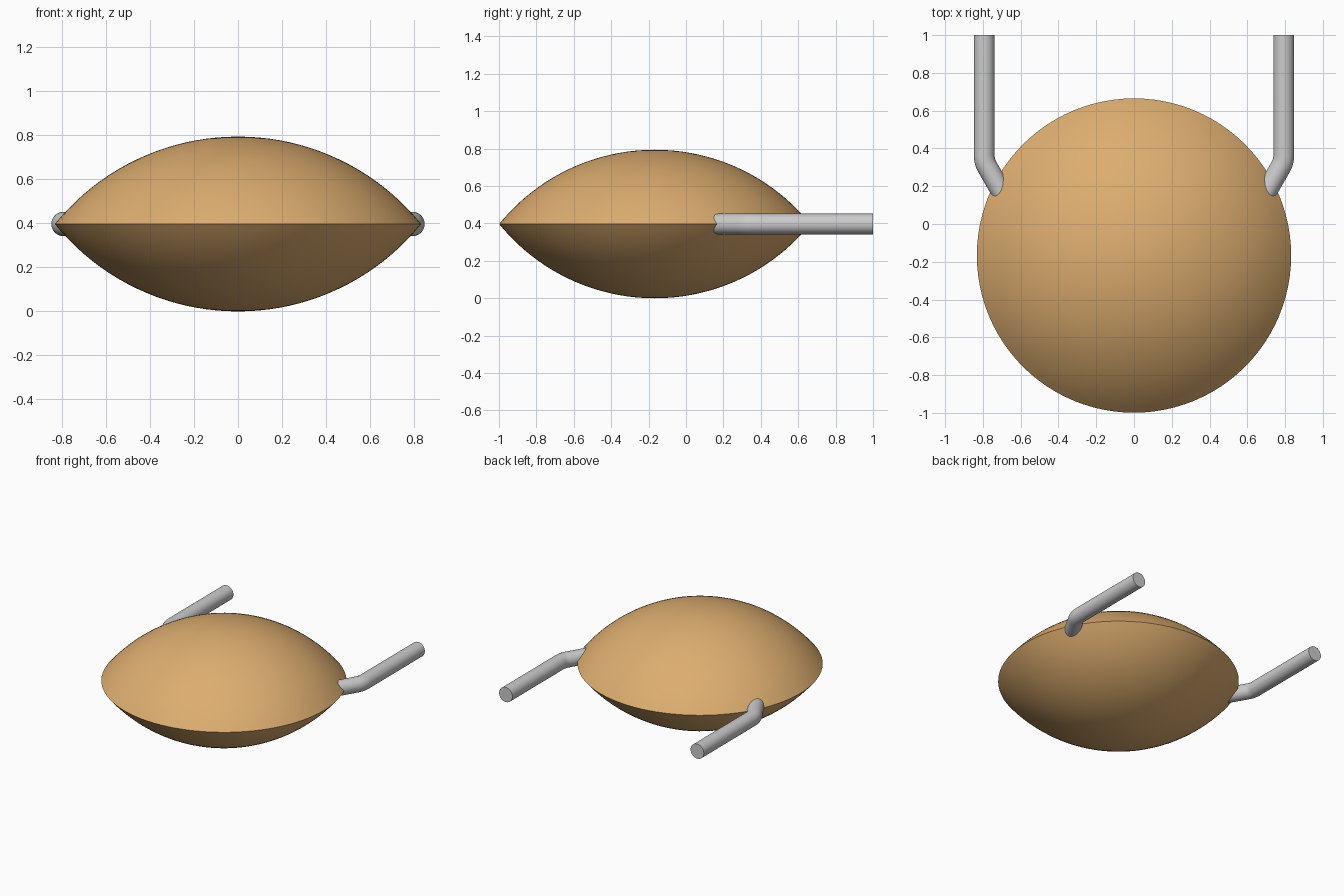
import bpy, bmesh, math
from mathutils import Vector

if "Cube" in bpy.data.objects:
    bpy.data.objects.remove(bpy.data.objects["Cube"])

RIM, H, CY = 0.832, 0.397, -0.167        # lens rim radius, cap height, centre y
R = (RIM**2 + H**2) / (2 * H)            # sphere radius of each cap
TUBE = 0.055

def finish(name, bm, angle):
    bmesh.ops.recalc_face_normals(bm, faces=bm.faces)
    me = bpy.data.meshes.new(name)
    bm.to_mesh(me)
    bm.free()
    ob = bpy.data.objects.new(name, me)
    bpy.context.collection.objects.link(ob)
    bpy.ops.object.select_all(action='DESELECT')
    ob.select_set(True)
    bpy.context.view_layer.objects.active = ob
    bpy.ops.object.shade_smooth_by_angle(angle=math.radians(angle))
    return ob

def skin(bm, rings, caps=False):
    for a, b in zip(rings, rings[1:]):
        n = len(a)
        for i in range(n):
            bm.faces.new((a[i], a[(i + 1) % n], b[(i + 1) % n], b[i]))
    if caps:
        bm.faces.new(rings[0])
        bm.faces.new(rings[-1])

# Lens-shaped body: two spherical caps meeting at a sharp rim
SEG, STEPS = 96, 20
amax = math.asin(RIM / R)
half = [(R * math.sin(amax * i / STEPS), R * math.cos(amax * i / STEPS) - R + H)
        for i in range(1, STEPS + 1)]
profile = half + [(r, -z) for r, z in reversed(half[:-1])]
bm = bmesh.new()
rings = [[bm.verts.new((r * math.cos(t), CY + r * math.sin(t), H + z))
          for t in (2 * math.pi * k / SEG for k in range(SEG))] for r, z in profile]
skin(bm, rings)
for ring, z in ((rings[0], 2 * H), (rings[-1], 0)):
    pole = bm.verts.new((0, CY, z))
    for i in range(SEG):
        bm.faces.new((ring[i], ring[(i + 1) % SEG], pole))
body = finish("lens_body", bm, 40)
mat = bpy.data.materials.new("tan")
mat.diffuse_color = (0.72, 0.42, 0.16, 1)
mat.use_nodes = True
mat.node_tree.nodes["Principled BSDF"].inputs["Base Color"].default_value = mat.diffuse_color
body.data.materials.append(mat)

# Bent handles: straight back bar, short bend, angled root inside the rim
def handle(name, side):
    bend, rad = math.radians(30), 0.13
    x0, y0 = 0.793, 0.365
    pts, dirs = [Vector((x0, 1.0))], [0.0]
    for i in range(7):
        a = bend * i / 6
        pts.append(Vector((x0 - rad * (1 - math.cos(a)), y0 - rad * math.sin(a))))
        dirs.append(a)
    pts.append(pts[-1] + 0.17 * Vector((-math.sin(bend), -math.cos(bend))))
    dirs.append(bend)
    bm = bmesh.new()
    rings = []
    for p, a in zip(pts, dirs):
        ring = []
        for k in range(32):
            t = 2 * math.pi * k / 32
            u, w = TUBE * math.cos(t), TUBE * math.sin(t)
            ring.append(bm.verts.new((side * (p.x + u * math.cos(a)),
                                      p.y - u * math.sin(a), H + w)))
        rings.append(ring)
    skin(bm, rings, caps=True)
    finish(name, bm, 35)

handle("handle_right", 1)
handle("handle_left", -1)
